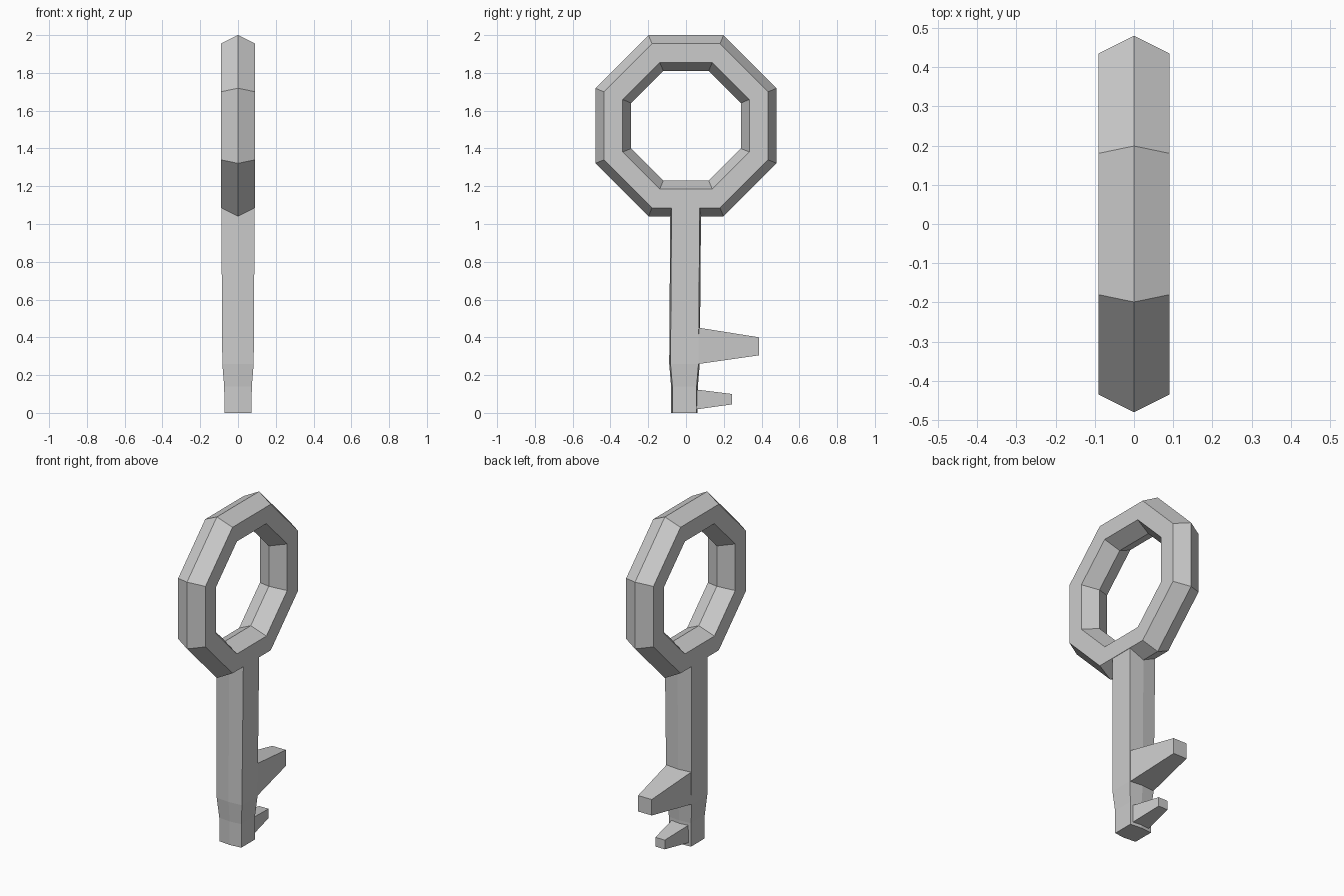
import bpy, bmesh
from math import cos, sin, pi

if "Cube" in bpy.data.objects:
    bpy.data.objects.remove(bpy.data.objects["Cube"])


def loft(name, sections, closed=False):
    """Skin a list of equal-length cross-sections into one flat-shaded object."""
    bm = bmesh.new()
    rows = [[bm.verts.new(p) for p in s] for s in sections]
    n = len(rows[0])
    pairs = list(zip(rows, rows[1:] + rows[:1]))
    if not closed:
        pairs.pop()
        bm.faces.new(rows[0])
        bm.faces.new(rows[-1])
    for a, b in pairs:
        for i in range(n):
            j = (i + 1) % n
            bm.faces.new((a[i], a[j], b[j], b[i]))
    bmesh.ops.recalc_face_normals(bm, faces=bm.faces)
    mesh = bpy.data.meshes.new(name)
    bm.to_mesh(mesh)
    bm.free()
    ob = bpy.data.objects.new(name, mesh)
    bpy.context.collection.objects.link(ob)
    return ob


# Octagonal bow: six-sided profile (x, apothem) carried round eight corners
profile = [(0, .48), (.09, .435), (.09, .335), (0, .29), (-.09, .335), (-.09, .435)]
k = cos(pi / 8)
angles = [(i + .5) * pi / 4 for i in range(8)]
loft("key_bow", [[(x, r / k * cos(a), 1.52 + r / k * sin(a)) for x, r in profile]
                 for a in angles], closed=True)


# Shaft: box section with slightly ridged front and back, stepping in near the tip
def shaft_section(z, hx, y0, y1, ridge=.007):
    return [(-hx, y0 + ridge, z), (0, y0, z), (hx, y0 + ridge, z),
            (hx, y1 - ridge, z), (0, y1, z), (-hx, y1 - ridge, z)]


loft("key_shaft", [shaft_section(0, .072, -.079, .062),
                   shaft_section(.14, .073, -.079, .063),
                   shaft_section(.26, .083, -.089, .073),
                   shaft_section(1.12, .0885, -.083, .08)])


# Teeth: tapered blocks pointing towards +y
def tooth_section(y, hx, z0, z1):
    return [(-hx, y, z0), (hx, y, z0), (hx, y, z1), (-hx, y, z1)]


loft("large_tooth", [tooth_section(.06, .082, .258, .452),
                     tooth_section(.387, .045, .305, .40)])
loft("small_tooth", [tooth_section(.05, .056, .018, .124),
                     tooth_section(.244, .031, .045, .10)])
